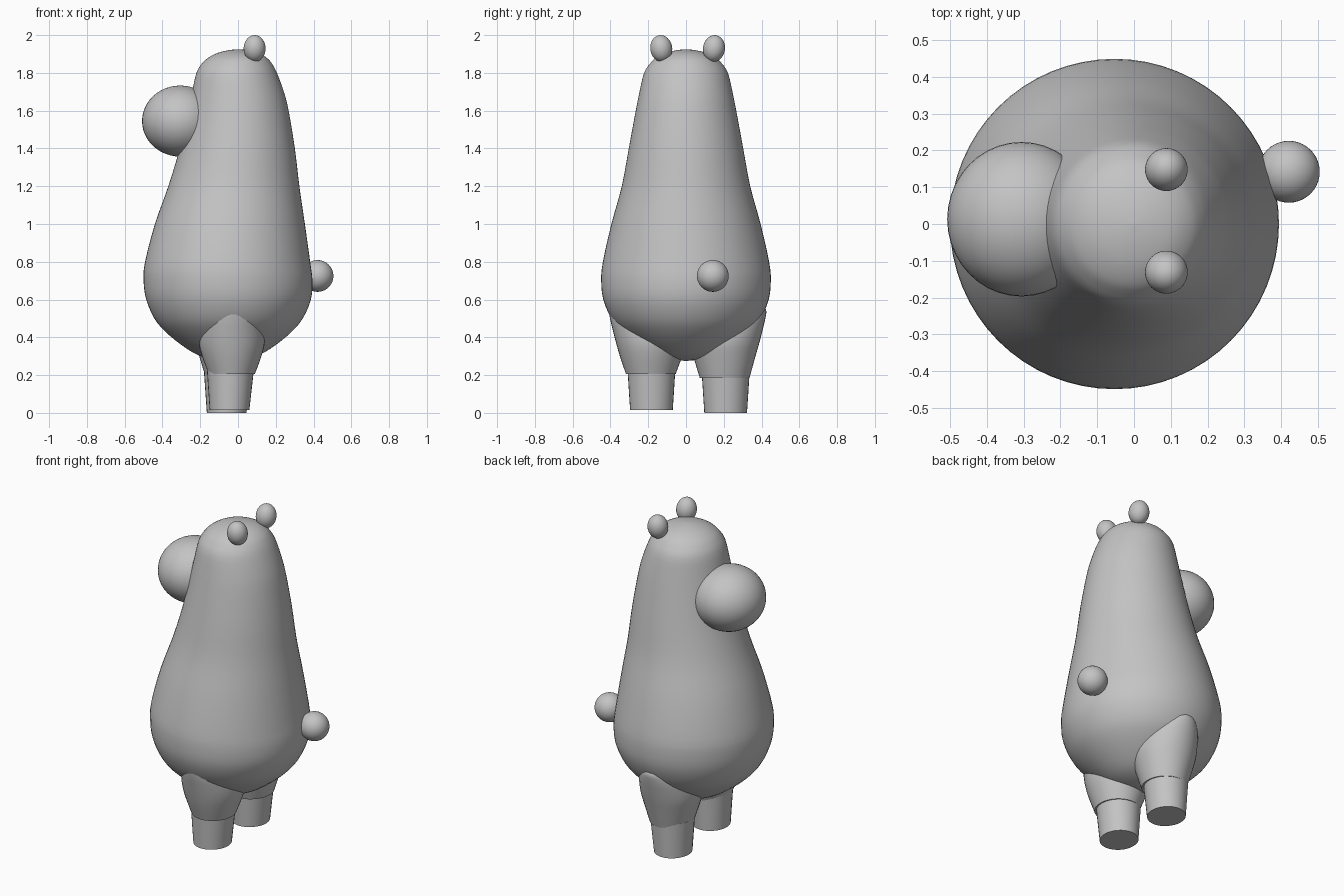
import bpy, bmesh, math

if "Cube" in bpy.data.objects:
    bpy.data.objects.remove(bpy.data.objects["Cube"])

grey = bpy.data.materials.new("plain grey")
grey.diffuse_color = (0.55, 0.55, 0.55, 1)
grey.use_nodes = True
grey.node_tree.nodes["Principled BSDF"].inputs["Base Color"].default_value = grey.diffuse_color


def finish(obj, name, angle=40):
    obj.name = name
    obj.data.name = name
    obj.data.materials.clear()
    obj.data.materials.append(grey)
    bpy.ops.object.select_all(action='DESELECT')
    obj.select_set(True)
    bpy.context.view_layer.objects.active = obj
    bpy.ops.object.shade_smooth_by_angle(angle=math.radians(angle))
    return obj


def refine(rows, steps):
    """Catmull-Rom curve through the profile rows."""
    out = []
    for i in range(len(rows) - 1):
        p0, p1 = rows[max(i - 1, 0)], rows[i]
        p2, p3 = rows[i + 1], rows[min(i + 2, len(rows) - 1)]
        for s in range(steps):
            t = s / steps
            out.append([0.5 * (2 * b + (c - a) * t + (2 * a - 5 * b + 4 * c - d) * t * t
                               + (3 * b - a - 3 * c + d) * t ** 3)
                        for a, b, c, d in zip(p0, p1, p2, p3)])
    return out + [list(rows[-1])]


def loft(name, rows, sides=48, steps=3):
    """Closed skin over elliptical rings (z, centre x, centre y, radius x, radius y)."""
    bm = bmesh.new()
    rings = []
    for z, cx, cy, rx, ry in refine(rows, steps):
        rx, ry = max(rx, 0.002), max(ry, 0.002)
        rings.append([bm.verts.new((cx + rx * math.cos(math.tau * k / sides),
                                    cy + ry * math.sin(math.tau * k / sides), z))
                      for k in range(sides)])
    for a, b in zip(rings, rings[1:]):
        for k in range(sides):
            n = (k + 1) % sides
            bm.faces.new((a[k], a[n], b[n], b[k]))
    bm.faces.new(rings[0][::-1])
    bm.faces.new(rings[-1])
    mesh = bpy.data.meshes.new(name)
    bm.to_mesh(mesh)
    bm.free()
    obj = bpy.data.objects.new(name, mesh)
    bpy.context.collection.objects.link(obj)
    return finish(obj, name)


def ball(name, centre, radii, tilt=0):
    bpy.ops.mesh.primitive_uv_sphere_add(segments=40, ring_count=24, location=centre,
                                         rotation=(tilt, 0, 0))
    obj = bpy.context.object
    obj.scale = radii
    return finish(obj, name)


# pear-shaped body: z, centre x, radius x, radius y
body = [(.275, -.05, 0, 0), (.285, -.05, .09, .09), (.31, -.05, .17, .17),
        (.36, -.05, .25, .25), (.43, -.05, .335, .335), (.5, -.05, .393, .395),
        (.6, -.05, .436, .438), (.7, -.053, .447, .449), (.8, -.055, .437, .44),
        (1.0, -.043, .397, .395), (1.2, -.022, .347, .34), (1.4, -.004, .305, .303),
        (1.6, .002, .266, .266), (1.7, 0, .243, .246), (1.8, -.007, .213, .222),
        (1.85, -.006, .185, .19), (1.88, -.003, .155, .16), (1.905, 0, .11, .11),
        (1.92, 0, .05, .05), (1.925, 0, 0, 0)]
loft("body", [(z, cx, 0, rx, ry) for z, cx, rx, ry in body], sides=64)

# muzzle, tail and ears
ball("muzzle", (-.306, .013, 1.545), (.202, .21, .188))
ball("tail", (.421, .142, .725), (.084, .084, .084))
ball("ear_right", (.088, -.131, 1.929), (.058, .058, .071), .15)
ball("ear_left", (.088, .148, 1.929), (.058, .058, .071), -.15)

# legs: straight shank, and a thigh that swells up into the body
for name, side, x, y, floor, knee, out in (("right", -1, -.045, .183, .015, .205, 0),
                                           ("left", 1, -.06, .21, 0, .185, .018)):
    loft("shank_" + name, [(floor, x, side * y, .105, .113),
                           (knee + .03, x + .005, side * y, .125, .127)], sides=32, steps=1)
    # thigh: z, radius x, inner y, outer y
    thigh = [(knee, .122, .055, .318), (.3, .157, .02, .35), (.37, .174, .0, .37),
             (.44, .172, .0, .388), (.5, .155, .03, .402), (.55, .11, .1, .405),
             (.58, .03, .2, .36)]
    loft("thigh_" + name, [(z, x + .012, side * ((a + b) / 2 + out), r, (b - a) / 2)
                           for z, r, a, b in thigh], sides=40)
